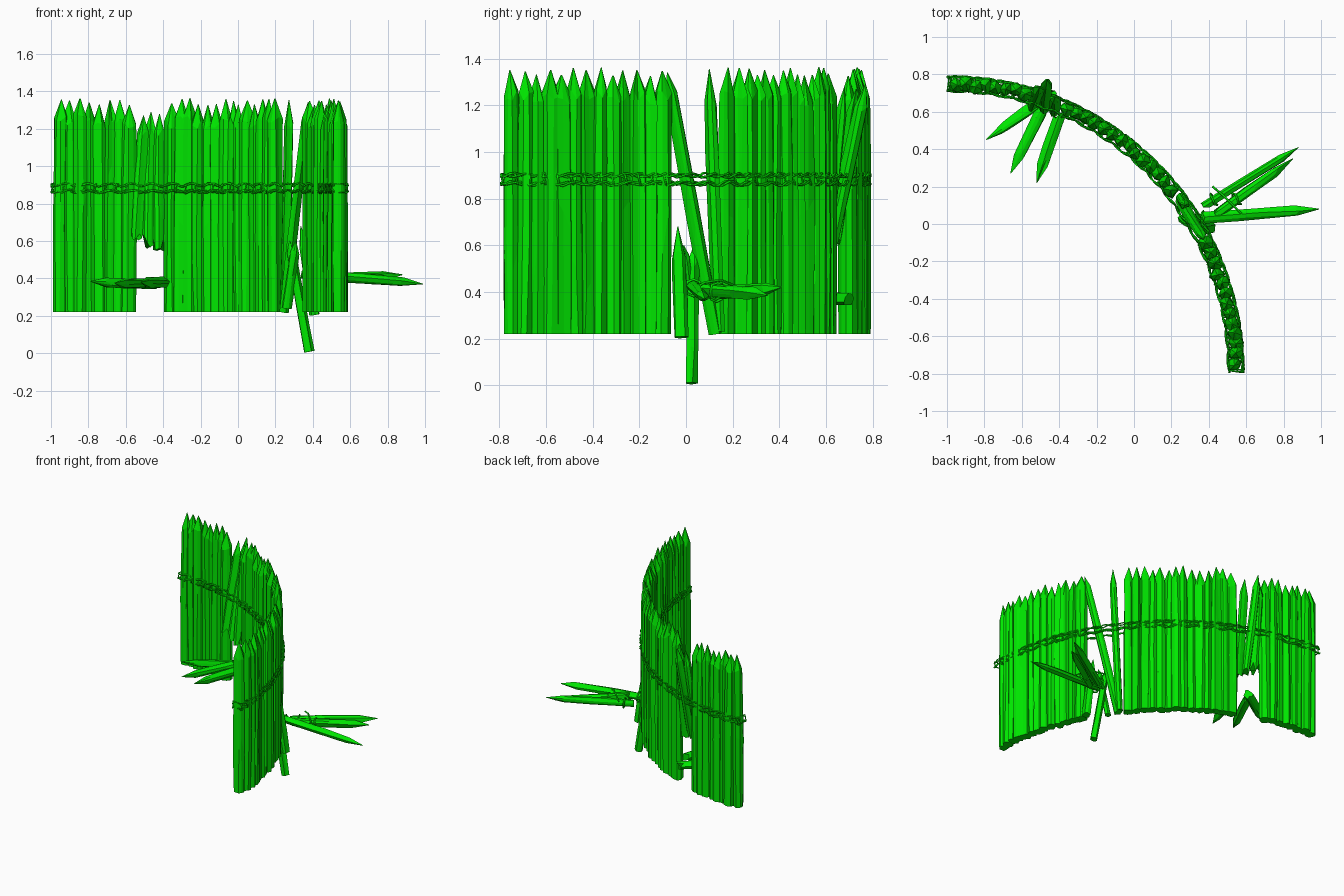
import bpy, bmesh, random
from math import sin, cos, pi, radians
from mathutils import Vector

random.seed(7)
if "Cube" in bpy.data.objects:
    bpy.data.objects.remove(bpy.data.objects["Cube"], do_unlink=True)

COLOR = (0.0, 0.8, 0.0, 1)
GREEN = bpy.data.materials.new("bright green")
GREEN.use_nodes = True
GREEN.diffuse_color = COLOR
GREEN.node_tree.nodes["Principled BSDF"].inputs["Base Color"].default_value = COLOR

CENTER, RADIUS = Vector((-0.99, -0.785, 0)), 1.535
BOTTOM, TOP = 0.22, 1.35


def on_arc(deg, z, offset=0.0):
    a = radians(deg)
    return CENTER + Vector((cos(a), sin(a), 0)) * (RADIUS + offset) + Vector((0, 0, z))


def stake(name, foot, tip, r=0.036, point=0.11, jagged=0.0, sides=9):
    """Rough hewn pole with a carved point, running from foot to tip."""
    foot, tip = Vector(foot), Vector(tip)
    axis = tip - foot
    length = axis.length
    turn = axis.to_track_quat('Z', 'Y')
    spin = random.uniform(0, pi)
    ridge = [random.choice((0.78, 1.0, 1.1)) for _ in range(sides)]
    bm = bmesh.new()
    rings = []
    # height along the pole and width of each ring
    body = length - point
    split = body * random.uniform(0.3, 0.7)
    for h, w in ((0, 1), (split, 1.03), (body, 0.95), (length, 0.06)):
        ring = []
        for i in range(sides):
            a = spin + 2 * pi * (i + random.uniform(-0.2, 0.2)) / sides
            rad = r * w * ridge[i] * random.uniform(0.9, 1.06)
            dz = random.uniform(0, jagged) if h == 0 else 0
            if h == split:
                dz = random.uniform(-0.15, 0.15) * body
            if h == body:
                dz = random.uniform(-0.025, 0.025)
            p = Vector((rad * cos(a), rad * sin(a), h + dz))
            ring.append(bm.verts.new(foot + turn @ p))
        rings.append(ring)
    for low, high in zip(rings, rings[1:]):
        for i in range(sides):
            j = (i + 1) % sides
            bm.faces.new((low[i], low[j], high[j], high[i]))
    bm.faces.new(rings[0][::-1])
    bm.faces.new(rings[-1])
    mesh = bpy.data.meshes.new(name)
    bm.to_mesh(mesh)
    bm.free()
    mesh.materials.append(GREEN)
    bpy.context.collection.objects.link(bpy.data.objects.new(name, mesh))


def rope(name, points, thick=0.006, closed=False):
    cu = bpy.data.curves.new(name, 'CURVE')
    cu.dimensions = '3D'
    cu.bevel_depth = thick
    cu.bevel_resolution = 0
    cu.use_fill_caps = True
    sp = cu.splines.new('POLY')
    sp.points.add(len(points) - 1)
    for p, co in zip(sp.points, points):
        p.co = (*co, 1)
    sp.use_cyclic_u = closed
    cu.materials.append(GREEN)
    bpy.context.collection.objects.link(bpy.data.objects.new(name, cu))


def coil(name, a, b, t, r):
    """Loop of rope tied round a pole running from a to b."""
    a, b = Vector(a), Vector(b)
    turn = (b - a).to_track_quat('Z', 'Y')
    rope(name, [a.lerp(b, t) + turn @ Vector((r * cos(k * pi / 4), r * sin(k * pi / 4),
                                              random.uniform(-0.01, 0.01)))
                for k in range(8)], closed=True)


# Standing wall sections
for section, start, end, count in (("right", 1.2, 26.2, 13),
                                   ("middle", 39.1, 65.6, 14),
                                   ("left", 74.8, 88.5, 8)):
    for i in range(count):
        deg = start + (end - start) * i / (count - 1)
        lean = random.uniform(-0.3, 0.3)
        shift = random.uniform(-0.01, 0.008)
        stake(f"{section}_wall_stake_{i + 1}",
              on_arc(deg, BOTTOM, shift),
              on_arc(deg + lean, TOP + random.uniform(-0.025, 0.015), shift),
              r=random.uniform(0.037, 0.041))

# Broken stakes hanging in the left gap
for i, (foot, tip) in enumerate((
        ((-0.545, 0.63, 0.60), (-0.505, 0.73, 1.27)),
        ((-0.48, 0.61, 0.56), (-0.465, 0.77, 1.29)),
        ((-0.425, 0.60, 0.54), (-0.42, 0.68, 1.28)))):
    stake(f"hanging_stake_{i + 1}", foot, tip, r=0.03, jagged=0.08)

# Fallen stakes in front of the left gap
for i, (foot, tip) in enumerate((
        ((-0.42, 0.71, 0.37), (-0.79, 0.45, 0.385)),
        ((-0.47, 0.66, 0.38), (-0.66, 0.27, 0.375)),
        ((-0.39, 0.60, 0.38), (-0.52, 0.22, 0.38)))):
    stake(f"left_fallen_stake_{i + 1}", foot, tip, r=0.03, jagged=0.05)

# Leaning and upright stakes in the right gap
stake("leaning_stake", (0.25, 0.125, 0.22), (0.375, -0.08, 1.34), r=0.028)
stake("gap_stake", (0.245, 0.14, 0.23), (0.272, 0.10, 1.355), r=0.028, point=0.14)

# Snapped stumps in the right gap
stake("sunken_stump", (0.38, 0.025, 0.008), (0.275, 0.035, 0.60), r=0.026, point=0.08)
stake("tilted_stump", (0.41, -0.02, 0.205), (0.335, -0.035, 0.68), r=0.029, point=0.12)
stake("low_stump", (0.26, 0.03, 0.24), (0.31, -0.01, 0.60), r=0.026, point=0.06)

# Stakes knocked outward behind the right gap
knocked = (((0.33, 0.03, 0.42), (0.99, 0.08, 0.37)),
           ((0.36, 0.09, 0.39), (0.88, 0.41, 0.42)),
           ((0.42, 0.04, 0.41), (0.85, 0.35, 0.385)))
for i, (foot, tip) in enumerate(knocked):
    stake(f"knocked_stake_{i + 1}", foot, tip, r=0.029, jagged=0.05, point=0.12)
for i, t in enumerate((0.06, 0.12, 0.3)):
    coil(f"loose_coil_{i + 1}", *knocked[i], t, 0.036)
rope("loose_rope", [(0.42, 0.20, 0.43), (0.48, 0.15, 0.45), (0.55, 0.08, 0.44), (0.6, 0.03, 0.41)])

# Bindings along both faces of the wall
for side, offset in (("inner", -0.039), ("outer", 0.037)):
    for row, z in (("upper", 0.9), ("lower", 0.865)):
        for strand in range(2):
            phase = random.uniform(0, 6) + strand * pi
            pts = []
            for k in range(121):
                deg = -0.4 + 90.8 * k / 120
                wave = sin(k * 1.05 + phase)
                pts.append(on_arc(deg, z + 0.008 * wave + random.uniform(-0.003, 0.003),
                                  offset + 0.006 * cos(k * 1.05 + phase)))
            rope(f"{side}_{row}_binding_{strand + 1}", pts, 0.005)

# Short ties crossing between the stakes
for i in range(42):
    deg = 0.1 + 89.8 * i / 41
    if 27 < deg < 38 or 67.5 < deg < 73:
        continue
    rope(f"cross_tie_{i + 1}", [on_arc(deg, 0.905, -0.04), on_arc(deg + 0.4, 0.86, -0.042),
                                on_arc(deg, 0.86, 0.04), on_arc(deg - 0.4, 0.905, 0.038)],
         0.005, closed=True)
